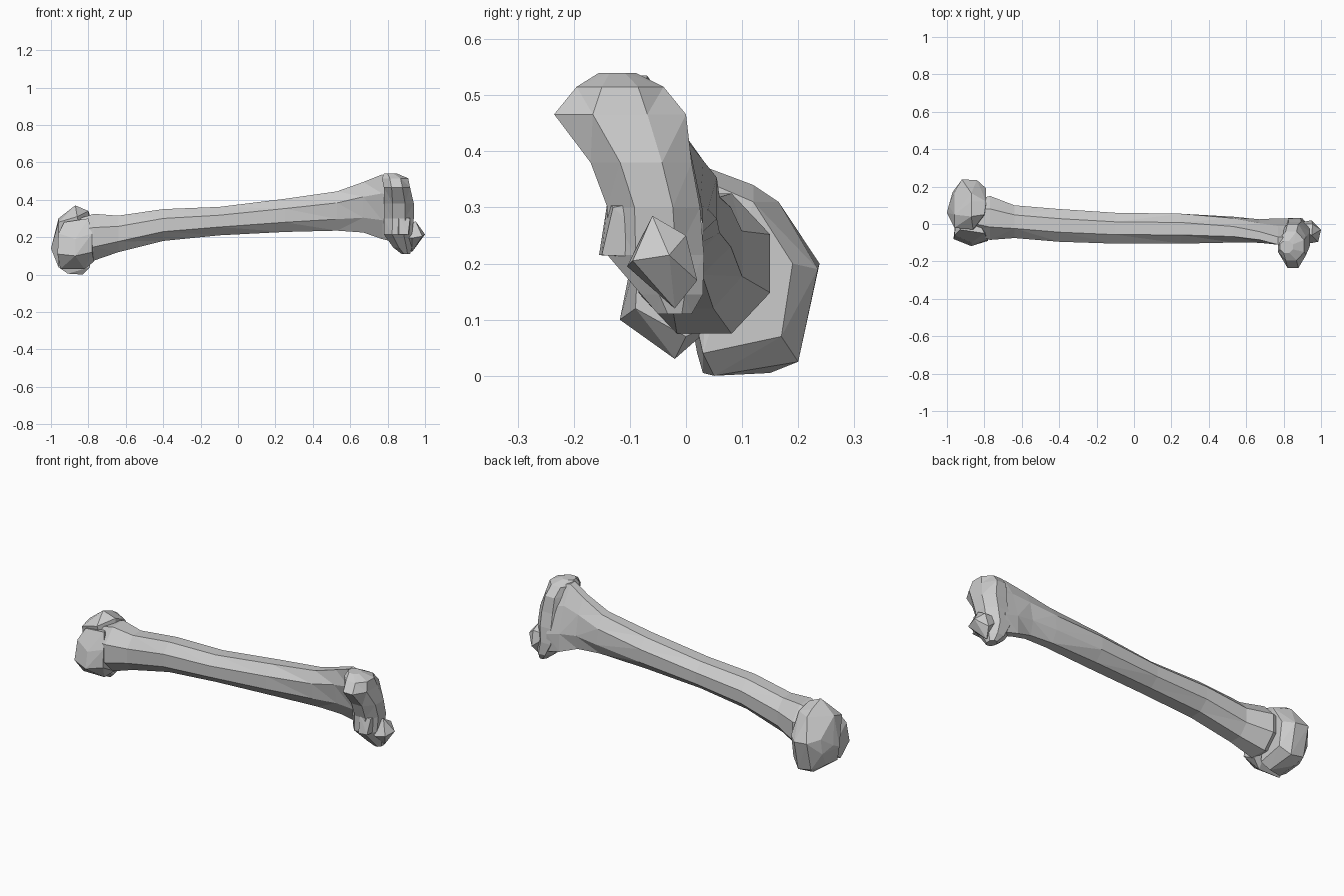
import bpy, bmesh
from math import cos, sin, pi
from mathutils import Vector

if "Cube" in bpy.data.objects:
    bpy.data.objects.remove(bpy.data.objects["Cube"])


def finish(name, bm):
    bmesh.ops.triangulate(bm, faces=bm.faces[:])
    bmesh.ops.recalc_face_normals(bm, faces=bm.faces[:])
    me = bpy.data.meshes.new(name)
    bm.to_mesh(me)
    bm.free()
    ob = bpy.data.objects.new(name, me)
    bpy.context.collection.objects.link(ob)
    return ob


def loft(name, rings, n, place):
    """Skin n-sided rings; place(row, c, s) gives a point on a ring."""
    bm = bmesh.new()
    loops = [[bm.verts.new(place(r, cos(2 * pi * (i + .5) / n) / cos(pi / n),
                                 sin(2 * pi * (i + .5) / n) / cos(pi / n)))
              for i in range(n)] for r in rings]
    for a, b in zip(loops, loops[1:]):
        for i in range(n):
            j = (i + 1) % n
            bm.faces.new((a[i], a[j], b[j], b[i]))
    bm.faces.new(loops[0])
    bm.faces.new(loops[-1])
    return finish(name, bm)


def hull(name, pts):
    bm = bmesh.new()
    for p in pts:
        bm.verts.new(p)
    res = bmesh.ops.convex_hull(bm, input=bm.verts[:])
    bmesh.ops.delete(bm, geom=list({g for g in res["geom_interior"] + res["geom_unused"]
                                    if isinstance(g, bmesh.types.BMVert)}), context='VERTS')
    return finish(name, bm)


# Shaft: x, ymin, ymax, zmin, zmax, lean of the top toward the front
def along_x(r, c, s):
    x, y0, y1, z0, z1, lean = r
    return Vector((x, (y0 + y1) / 2 + c * (y1 - y0) / 2 + lean * s,
                   (z0 + z1) / 2 + s * (z1 - z0) / 2))


bone = loft("long_bone", [
    (-.88, -.04, .12, .10, .29, 0),
    (-.77, -.085, .15, .075, .325, 0),
    (-.64, -.075, .10, .12, .315, 0),
    (-.40, -.095, .08, .18, .35, 0),
    (-.10, -.105, .06, .21, .362, 0),
    (.25, -.105, .055, .228, .405, 0),
    (.53, -.095, .035, .235, .445, -.01),
    (.67, -.09, .015, .225, .495, -.025),
    (.77, -.09, .01, .19, .535, -.05),
    (.85, -.10, .01, .17, .51, -.05)], 8, along_x)

# Condyles: z, xmin, xmax, ymin, ymax
def along_z(r, c, s):
    z, x0, x1, y0, y1 = r
    return Vector(((x0 + x1) / 2 + c * (x1 - x0) / 2,
                   (y0 + y1) / 2 + s * (y1 - y0) / 2, z))


condyles = loft("condyles", [
    (.11, .875, .92, -.05, .01),
    (.145, .83, .93, -.08, .03),
    (.215, .78, .93, -.14, .032),
    (.30, .78, .94, -.14, .025),
    (.38, .78, .94, -.17, .01),
    (.466, .78, .92, -.235, 0),
    (.515, .77, .91, -.195, -.04),
    (.54, .78, .85, -.155, -.09)], 8, along_z)

# Pointed trochlea spur at the far end
spur = hull("spur", [(1, -.03, .215), (.985, -.095, .205), (.95, -.06, .285),
                     (.955, .0, .25), (.95, .02, .17), (.93, -.02, .12),
                     (.93, -.105, .195), (.85, -.06, .2), (.85, 0, .25)])

# Small front corner of the lower condyle
corner = hull("corner", [(.86, -.155, .215), (.91, -.15, .215), (.86, -.14, .31),
                         (.92, -.13, .30), (.82, -.05, .21), (.92, -.03, .21),
                         (.85, -.03, .33), (.92, -.03, .32)])

# Rounded head
head = hull("head", [
    (-1, .06, .14), (-.99, .10, .16), (-.96, .02, .04), (-.96, .12, .05),
    (-.97, .17, .13), (-.96, .17, .21), (-.96, .05, .30), (-.96, -.02, .28),
    (-.91, .03, .005), (-.83, .05, 0), (-.90, .15, .005), (-.84, .20, .025),
    (-.92, .20, .04), (-.92, .238, .20), (-.84, .235, .19), (-.90, .20, .25),
    (-.87, .165, .31), (-.87, .12, .34), (-.87, .04, .37), (-.80, .05, .34),
    (-.79, .12, .31), (-.79, .19, .2), (-.79, .17, .07), (-.79, .03, .04),
    (-.86, -.03, .31)])

# Tubercle on the front side of the head
tubercle = hull("tubercle", [
    (-.965, -.08, .11), (-.87, -.118, .10), (-.78, -.09, .12), (-.95, -.02, .03),
    (-.82, -.02, .03), (-.77, 0, .07), (-.96, -.06, .22), (-.87, -.10, .19),
    (-.78, -.085, .22), (-.93, -.03, .28), (-.80, -.05, .30), (-.95, .06, .1),
    (-.8, .06, .1), (-.85, .05, .28)])

# Fuse everything into one skin
for part in (condyles, spur, corner, head, tubercle):
    mod = bone.modifiers.new("fuse", 'BOOLEAN')
    mod.operation = 'UNION'
    mod.solver = 'EXACT'
    mod.object = part
    bpy.context.view_layer.objects.active = bone
    bpy.ops.object.modifier_apply(modifier=mod.name)
    bpy.data.objects.remove(part)
